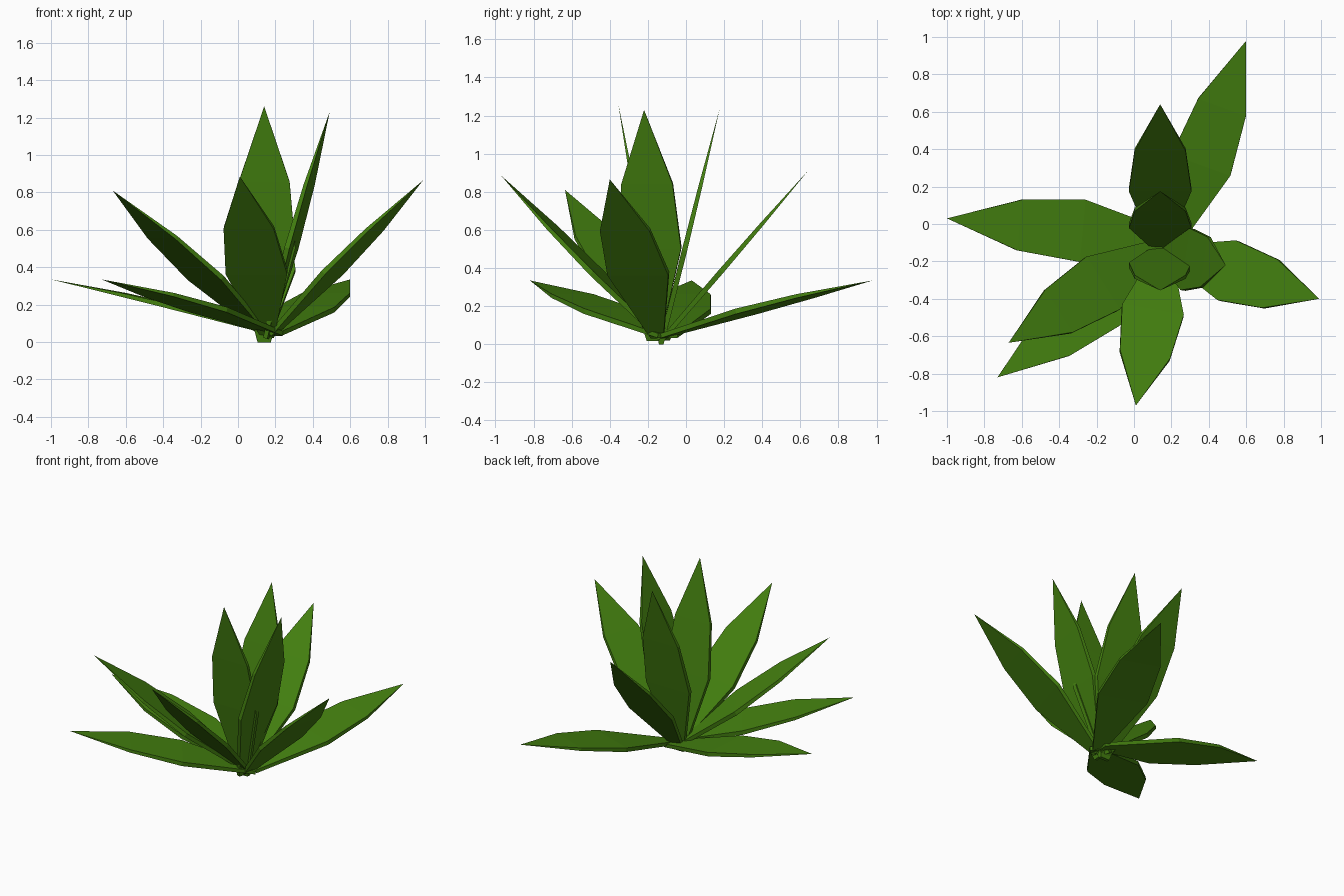
import bpy
import bmesh
from mathutils import Vector

cube = bpy.data.objects.get("Cube")
if cube:
    bpy.data.objects.remove(cube, do_unlink=True)

# Leaf green, shared by every blade
green = bpy.data.materials.new("leaf_green")
colour = (0.058, 0.22, 0.005, 1)
green.diffuse_color = colour
green.use_nodes = True
bsdf = next(n for n in green.node_tree.nodes if n.type == "BSDF_PRINCIPLED")
bsdf.inputs["Base Color"].default_value = colour
bsdf.inputs["Roughness"].default_value = 0.8

# Blade outline: fraction from base to tip, half width, half thickness, arch
PROFILE = [(0.0, 0.035, 0.012, 0.0),
           (0.40, 0.167, 0.014, 1.0),
           (0.68, 0.136, 0.010, 0.9)]


def make_leaf(name, base, tip, arch=0.0):
    """Pointed slab from base to tip, its width lying horizontally."""
    base, tip = Vector(base), Vector(tip)
    axis = (tip - base).normalized()
    side = axis.cross(Vector((0, 0, 1))).normalized()
    normal = side.cross(axis)
    bm = bmesh.new()
    rings = []
    for t, width, thick, lift in PROFILE:
        centre = base.lerp(tip, t) + normal * arch * lift
        rings.append([bm.verts.new(centre + side * width * a + normal * thick * b)
                      for a, b in ((-1, -1), (1, -1), (1, 1), (-1, 1))])
    point = bm.verts.new(tip)
    bm.faces.new(rings[0])
    for low, high in zip(rings, rings[1:]):
        for i in range(4):
            j = (i + 1) % 4
            bm.faces.new((low[i], low[j], high[j], high[i]))
    for i in range(4):
        bm.faces.new((rings[-1][i], rings[-1][(i + 1) % 4], point))
    bmesh.ops.recalc_face_normals(bm, faces=bm.faces)
    mesh = bpy.data.meshes.new(name)
    bm.to_mesh(mesh)
    bm.free()
    mesh.materials.append(green)
    bpy.context.collection.objects.link(bpy.data.objects.new(name, mesh))


# Upright leaves at the heart
heart = (0.14, -0.13, 0.0)
make_leaf("upright_leaf_front", heart, (0.14, -0.355, 1.26))
make_leaf("upright_leaf_back", heart, (0.14, 0.175, 1.23))
make_leaf("upright_leaf_left", (0.15, -0.17, 0.02), (0.49, -0.22, 1.23))

# Middle leaves leaning outward
make_leaf("middle_leaf_back", (0.14, -0.12, 0.03), (0.14, 0.64, 0.91))
make_leaf("middle_leaf_right", (0.16, -0.11, 0.03), (-0.67, -0.635, 0.81))
make_leaf("middle_leaf_front", (0.16, -0.13, 0.03), (0.01, -0.97, 0.885))
make_leaf("middle_leaf_left", (0.18, -0.15, 0.04), (0.99, -0.40, 0.865))

# Low leaves spreading near the ground
make_leaf("low_leaf_back", (0.20, -0.12, 0.045), (0.60, 0.98, 0.335), 0.012)
make_leaf("low_leaf_right", (0.20, -0.08, 0.045), (-1.0, 0.03, 0.335), 0.012)
make_leaf("low_leaf_front_right", (0.22, -0.12, 0.045), (-0.73, -0.82, 0.335), 0.012)
